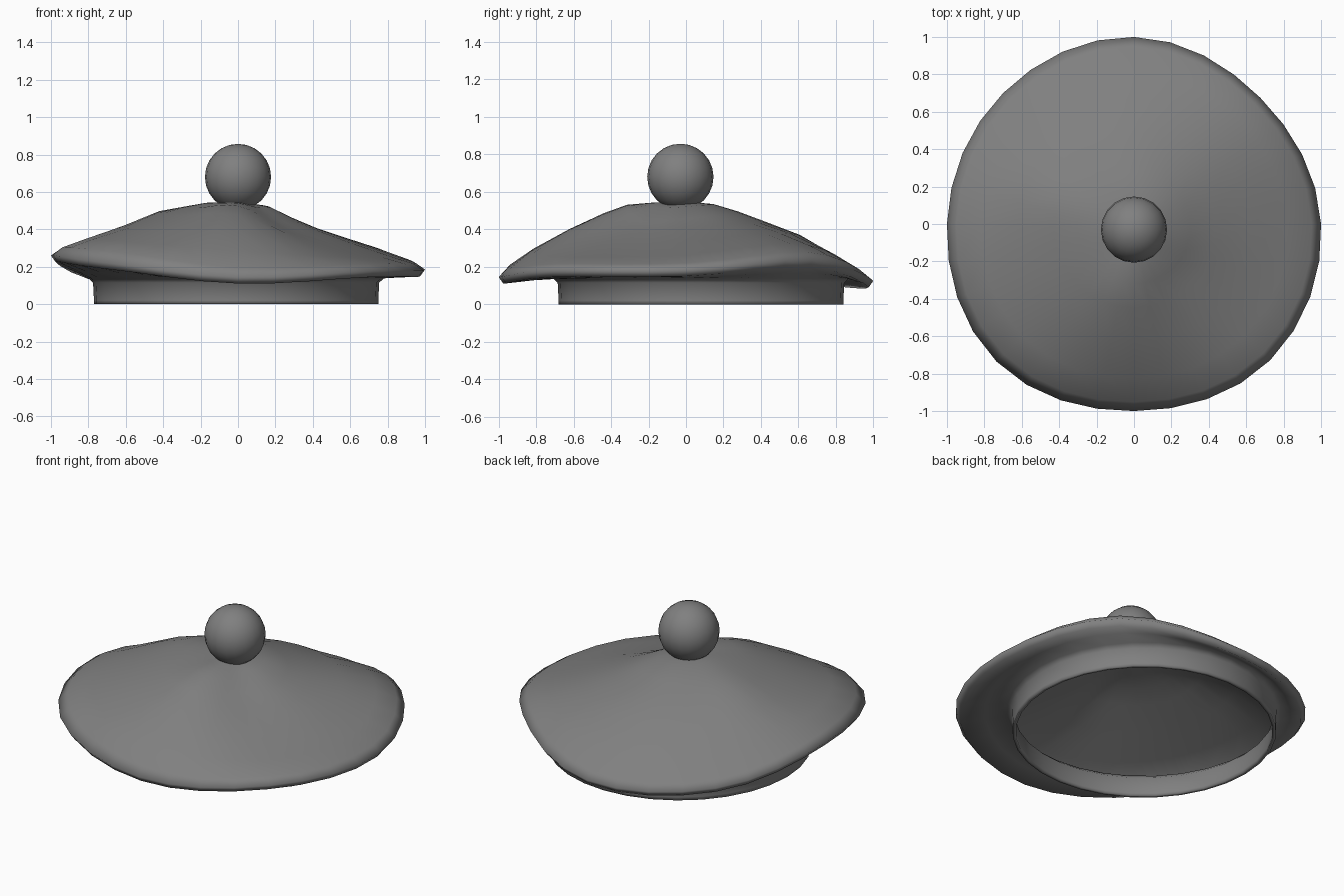
import bpy, bmesh
from math import sin, cos, pi, exp, radians

if "Cube" in bpy.data.objects:
    bpy.data.objects.remove(bpy.data.objects["Cube"])

SEG = 32

# Crown heights every 45 degrees (from +x, counter-clockwise), from centre to rim;
# the last number in each row is how far the rim reaches
RADII = [0.17, 0.30, 0.43, 0.62, 0.82, 0.95, 1.0]
PROFILES = [
    [.520, .455, .400, .332, .265, .220, .185, 1.00],
    [.530, .480, .430, .380, .325, .280, .235, 0.955],
    [.535, .495, .445, .370, .250, .165, .125, 1.00],
    [.535, .495, .450, .370, .255, .180, .145, 0.99],
    [.540, .510, .470, .405, .345, .295, .260, 1.00],
    [.540, .515, .475, .405, .335, .285, .225, 1.04],
    [.545, .535, .485, .395, .285, .195, .145, 1.00],
    [.520, .450, .390, .320, .250, .215, .180, 1.03],
]
# Soft folds in the cloth: direction in degrees, radius, height
FOLDS = [(160, 0.5, 0.04), (292, 0.35, -0.015)]


def blend(col, angle):
    """Smooth periodic interpolation between the eight crown profiles."""
    t = angle / (pi / 4)
    i, f = int(t), t - int(t)
    a, b, c, d = (PROFILES[(i + k) % 8][col] for k in (-1, 0, 1, 2))
    return b + 0.5 * f * (c - a + f * (2*a - 5*b + 4*c - d + f * (3*(b - c) + d - a)))


def crown(ring, angle):
    z, r = blend(ring, angle), RADII[ring]
    for deg, fr, h in FOLDS:
        d2 = r*r + fr*fr - 2*r*fr*cos(angle - radians(deg))
        z += h * exp(-d2 / 0.04)
    return z


def rim(angle):
    return blend(6, angle)


def reach(angle):
    return blend(7, angle)


grey = bpy.data.materials.new("dark_grey")
grey.diffuse_color = (0.215, 0.215, 0.215, 1)
grey.use_nodes = True
grey.node_tree.nodes["Principled BSDF"].inputs["Base Color"].default_value = grey.diffuse_color


def finish(obj, angle):
    obj.data.materials.append(grey)
    bpy.ops.object.select_all(action='DESELECT')
    obj.select_set(True)
    bpy.context.view_layer.objects.active = obj
    bpy.ops.object.shade_smooth_by_angle(angle=angle)


bm = bmesh.new()
angles = [2 * pi * i / SEG for i in range(SEG)]
rings = []


def add_ring(r_of, cx, cy, z_of):
    rings.append([bm.verts.new((cx + r_of(a) * cos(a), cy + r_of(a) * sin(a), z_of(a)))
                  for a in angles])


# Draped crown
for k, r in enumerate(RADII):
    add_ring(lambda a: r * (1 + r * r * (reach(a) - 1)), 0, -0.03 * (1 - r),
             lambda a: crown(k, a))

# Underside of the brim, tucked in to the head band
add_ring(lambda a: 0.975 * reach(a), 0, 0, lambda a: rim(a) - 0.035)
add_ring(lambda a: 0.88, 0, 0.035, lambda a: 0.45 * (rim(a) - 0.035) + 0.55 * 0.14)
for r, z in [(0.79, 0.138), (0.765, 0.115), (0.76, 0.02), (0.76, 0.0)]:
    add_ring(lambda a: r, -0.01, 0.08, lambda a: z)

top = bm.verts.new((0, -0.03, 0.55))
for i in range(SEG):
    j = (i + 1) % SEG
    bm.faces.new((top, rings[0][i], rings[0][j]))
    for upper, lower in zip(rings, rings[1:]):
        bm.faces.new((upper[i], lower[i], lower[j], upper[j]))

mesh = bpy.data.meshes.new("beret_cap")
bm.to_mesh(mesh)
bm.free()
cap = bpy.data.objects.new("beret_cap", mesh)
bpy.context.collection.objects.link(cap)
finish(cap, 2.6)
shell = cap.modifiers.new("cloth_thickness", 'SOLIDIFY')
shell.thickness = 0.02
shell.offset = -1

# Ball on top
bpy.ops.mesh.primitive_uv_sphere_add(segments=20, ring_count=12, radius=0.177,
                                     location=(0, -0.03, 0.68))
ball = bpy.context.object
ball.name = "pompom"
finish(ball, 1.0)
